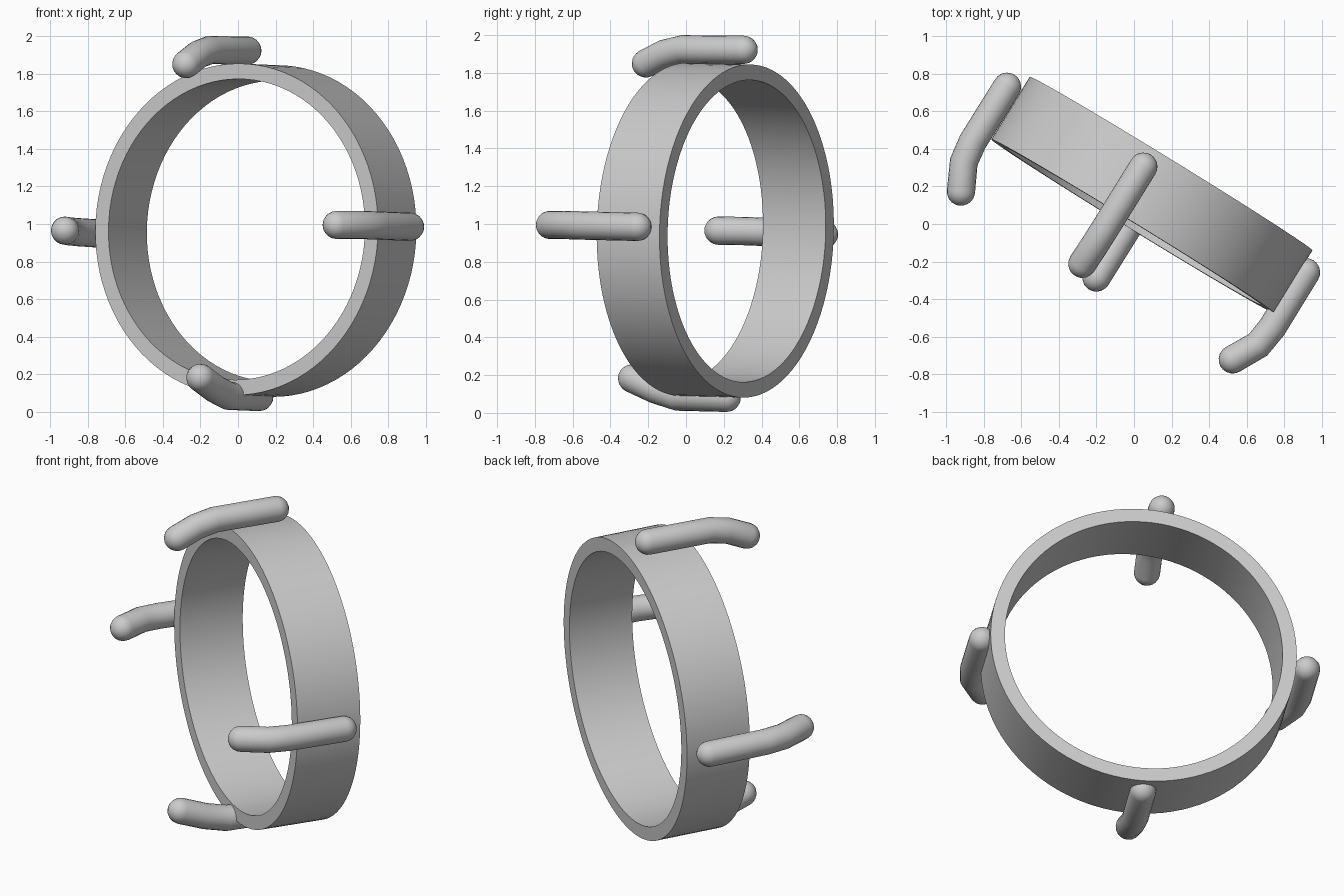
import bpy, bmesh, math
from mathutils import Vector

if "Cube" in bpy.data.objects:
    bpy.data.objects.remove(bpy.data.objects["Cube"])

def finish(name, bm):
    bmesh.ops.recalc_face_normals(bm, faces=bm.faces)
    me = bpy.data.meshes.new(name)
    bm.to_mesh(me)
    bm.free()
    ob = bpy.data.objects.new(name, me)
    bpy.context.collection.objects.link(ob)
    bpy.context.view_layer.objects.active = ob
    ob.select_set(True)
    bpy.ops.object.shade_smooth_by_angle(angle=math.radians(35))
    ob.select_set(False)
    return ob

def skin_loops(bm, loops, closed=False):
    pairs = list(zip(loops, loops[1:]))
    if closed:
        pairs.append((loops[-1], loops[0]))
    for a, b in pairs:
        n = len(a)
        for i in range(n):
            j = (i + 1) % n
            bm.faces.new((a[i], a[j], b[j], b[i]))

def circle(bm, centre, axis, r, n):
    u = axis.cross(Vector((0, 0, 1))).normalized()
    v = axis.cross(u).normalized()
    return [bm.verts.new(centre + r * (u * math.cos(2 * math.pi * i / n)
                                       + v * math.sin(2 * math.pi * i / n)))
            for i in range(n)]

def band(name, centre, axis, outer, inner, width):
    bm = bmesh.new()
    loops = [circle(bm, centre + axis * s * width / 2, axis, r, 96)
             for r, s in ((outer, -1), (outer, 1), (inner, 1), (inner, -1))]
    skin_loops(bm, loops, closed=True)
    return finish(name, bm)

def rod(name, path, r=0.075, n=20):
    bm = bmesh.new()
    p = [Vector(q) for q in path]
    d0, d1 = (p[1] - p[0]).normalized(), (p[-1] - p[-2]).normalized()
    angles = [math.radians(a) for a in (75, 55, 35, 17)]
    # rounded back end, bent middle, rounded front end
    loops = [circle(bm, p[0] - d0 * r * math.sin(a), d0, r * math.cos(a), n) for a in angles]
    for i, q in enumerate(p):
        before = (q - p[i - 1]).normalized() if i else d0
        after = (p[i + 1] - q).normalized() if i < len(p) - 1 else d1
        loops.append(circle(bm, q, (before + after).normalized(), r, n))
    loops += [circle(bm, p[-1] + d1 * r * math.sin(a), d1, r * math.cos(a), n)
              for a in reversed(angles)]
    skin_loops(bm, loops)
    for loop, tip in ((loops[0], p[0] - d0 * r), (loops[-1], p[-1] + d1 * r)):
        t = bm.verts.new(tip)
        for i in range(n):
            bm.faces.new((loop[i], loop[(i + 1) % n], t))
    return finish(name, bm)

# turned, slightly tipped ring
axis = Vector((-0.523, -0.852, 0.022)).normalized()
band("ring", Vector((0.095, 0.155, 0.967)), axis, 0.882, 0.80, 0.39)

# four bent prongs around the ring, from back end to front end
rod("top_prong", [(0.05, 0.305, 1.922), (-0.15, -0.018, 1.925),
                  (-0.21, -0.113, 1.902), (-0.275, -0.212, 1.85)])
rod("bottom_prong", [(0.113, 0.215, 0.08), (-0.05, -0.045, 0.086),
                     (-0.12, -0.157, 0.122), (-0.2, -0.285, 0.182)])
rod("left_prong", [(-0.675, 0.73, 0.945), (-0.858, 0.437, 0.957),
                   (-0.905, 0.33, 0.962), (-0.92, 0.172, 0.965)])
rod("right_prong", [(0.915, -0.257, 0.985), (0.735, -0.55, 0.992),
                    (0.66, -0.642, 0.995), (0.525, -0.72, 0.995)])
